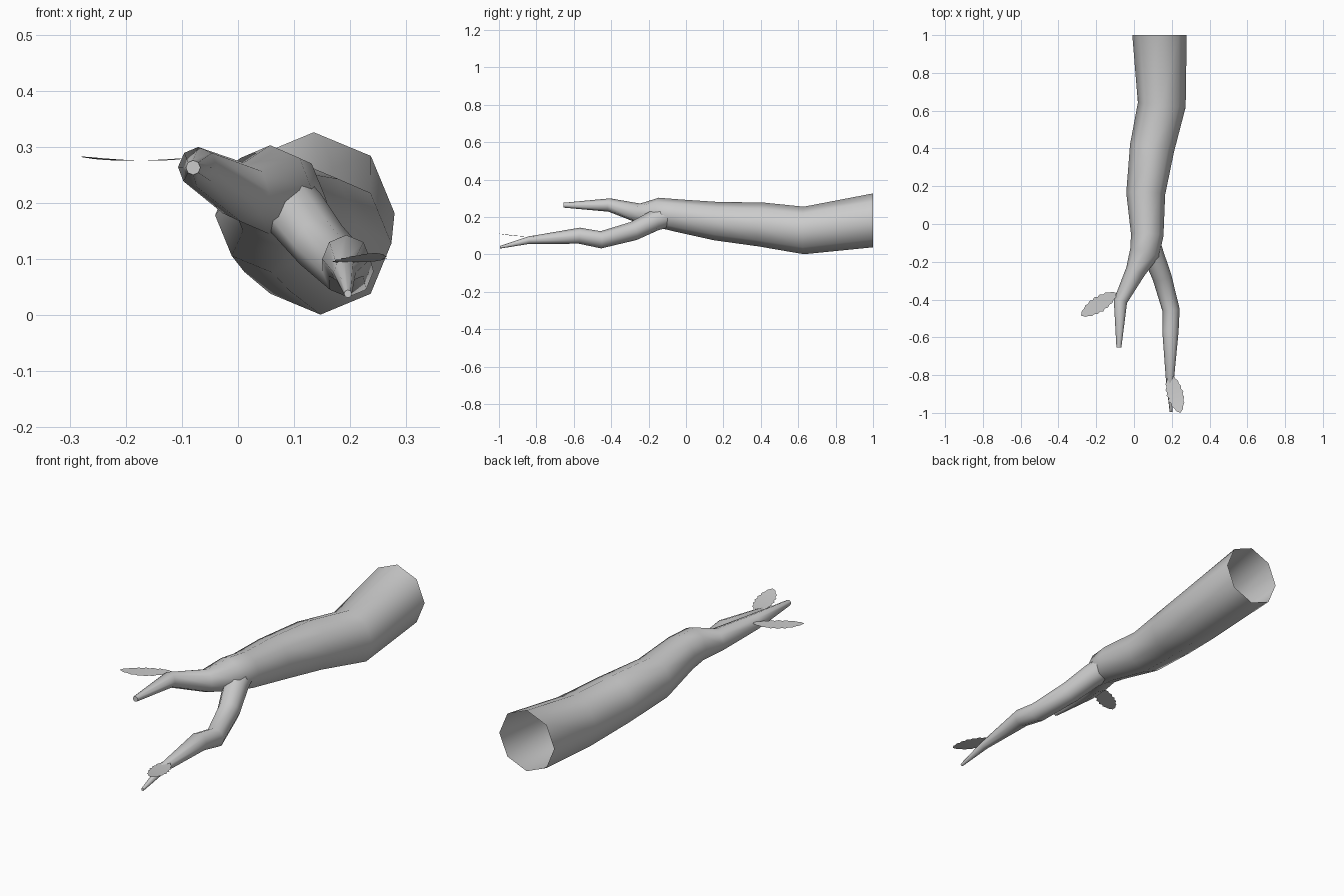
import bpy, math
from mathutils import Vector

if "Cube" in bpy.data.objects:
    bpy.data.objects.remove(bpy.data.objects["Cube"])


def make_object(name, verts, faces, smooth=True):
    mesh = bpy.data.meshes.new(name)
    mesh.from_pydata(verts, [], faces)
    obj = bpy.data.objects.new(name, mesh)
    bpy.context.collection.objects.link(obj)
    if smooth:
        bpy.context.view_layer.objects.active = obj
        obj.select_set(True)
        bpy.ops.object.shade_smooth_by_angle(angle=math.radians(50))
        obj.select_set(False)
    return obj


def tube(name, path, sides=8, flat_start=False):
    """Mitred tapering tube through (x, y, z, radius) stations; open start, capped tip."""
    pts = [Vector(p[:3]) for p in path]
    verts, faces = [], []
    for i, p in enumerate(pts):
        before = (p - pts[i - 1]).normalized() if i else Vector()
        after = (pts[i + 1] - p).normalized() if i < len(pts) - 1 else Vector()
        t = (before + after).normalized()
        if i == len(pts) - 1 or (flat_start and i == 0):
            t = Vector((0, -1, 0))
        side = t.cross(Vector((0, 0, 1))).normalized()
        up = side.cross(t)
        for k in range(sides):
            a = math.tau * k / sides
            verts.append(p + path[i][3] * (math.cos(a) * up + math.sin(a) * side))
    for i in range(len(pts) - 1):
        for k in range(sides):
            n = (k + 1) % sides
            faces.append((i * sides + k, i * sides + n,
                          (i + 1) * sides + n, (i + 1) * sides + k))
    faces.append(tuple(range((len(pts) - 1) * sides, len(pts) * sides)))
    return make_object(name, verts, faces)


def leaf(name, base, tip, half_width, sag, teeth=7):
    """Thin single-sheet leaf with a toothed outline and a gentle lengthwise sag."""
    base, tip = Vector(base), Vector(tip)
    axis = tip - base
    side = axis.cross(Vector((0, 0, 1))).normalized()
    n = teeth * 2
    verts, faces = [], []
    for i in range(n + 1):
        u = i / n
        mid = base + axis * u - Vector((0, 0, sag * 4 * u * (1 - u)))
        w = half_width * max(math.sin(math.pi * u), 0) ** 0.6
        w *= 1.05 if i % 2 else 0.87
        verts += [mid - side * w, mid, mid + side * w]
    for i in range(n):
        for j in range(2):
            a = i * 3 + j
            faces.append((a, a + 1, a + 4, a + 3))
    return make_object(name, verts, faces)


# Main limb, flowing into the shorter left twig
tube("branch", [
    (0.135, 1.0, 0.182, 0.144),
    (0.147, 0.63, 0.128, 0.127),
    (0.095, 0.40, 0.160, 0.118),
    (0.062, 0.16, 0.178, 0.103),
    (0.070, -0.06, 0.210, 0.086),
    (0.056, -0.15, 0.224, 0.079),
    (0.008, -0.25, 0.219, 0.053),
    (-0.072, -0.41, 0.264, 0.036),
    (-0.080, -0.655, 0.263, 0.013)], flat_start=True)

# Longer right twig, rooted inside the fork
tube("side_twig", [
    (0.075, -0.08, 0.210, 0.058),
    (0.105, -0.17, 0.180, 0.056),
    (0.148, -0.28, 0.125, 0.051),
    (0.196, -0.455, 0.078, 0.046),
    (0.193, -0.57, 0.100, 0.043),
    (0.190, -0.84, 0.076, 0.020),
    (0.196, -0.995, 0.038, 0.007)])

# Leaves
leaf("left_leaf", (-0.093, -0.365, 0.280), (-0.280, -0.485, 0.283), 0.042, 0.006)
leaf("right_leaf", (0.188, -0.795, 0.094), (0.245, -1.0, 0.111), 0.044, 0.004)
